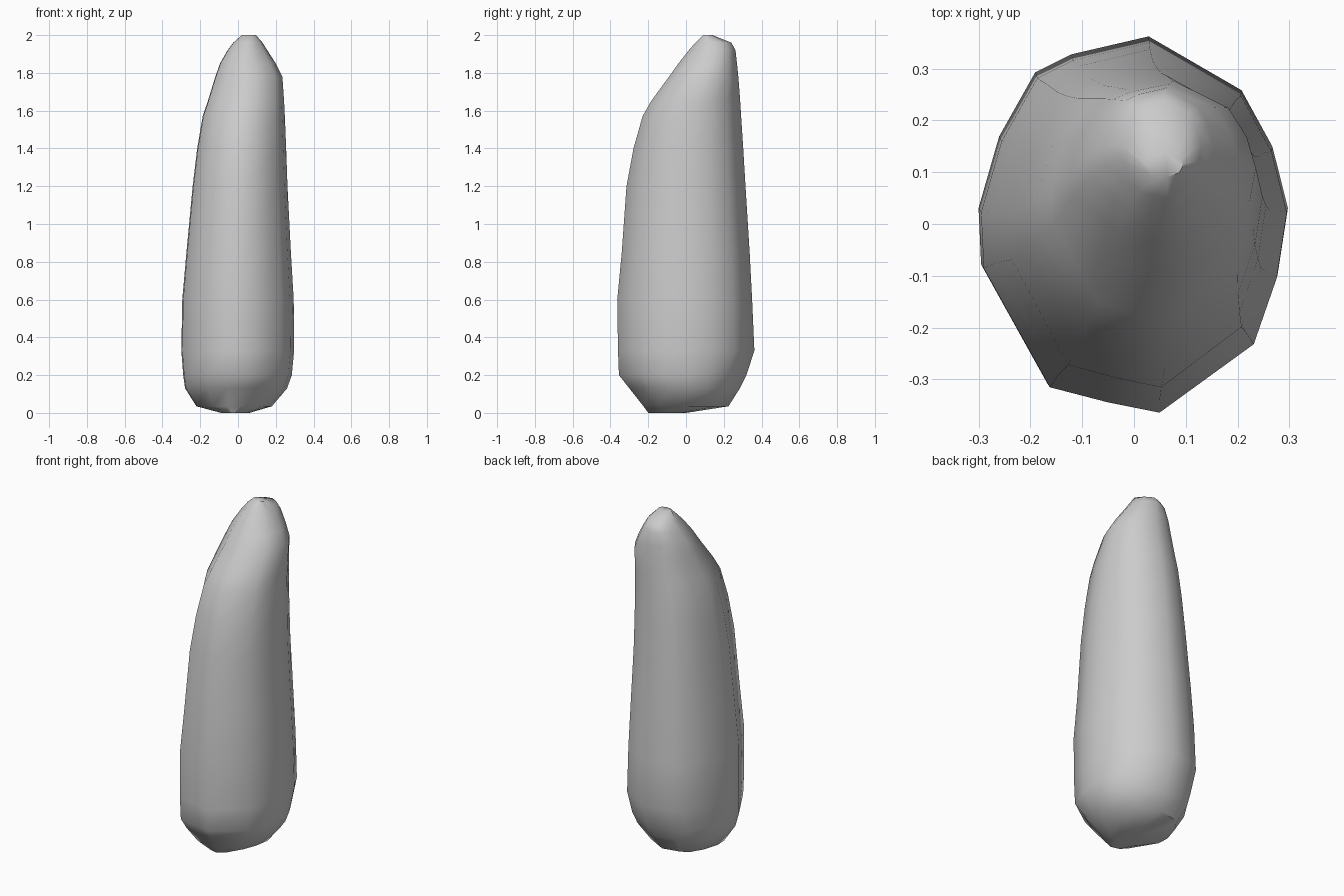
import bpy, bmesh, math

# Faceted plan outline of the stone, as seen from above
OUTLINE = [(0.3, 0.03), (0.27, 0.15), (0.21, 0.26), (0.03, 0.365), (-0.12, 0.33),
           (-0.19, 0.295), (-0.26, 0.17), (-0.3, 0.03), (-0.295, -0.08),
           (-0.165, -0.315), (-0.05, -0.345), (0.05, -0.365), (0.235, -0.23), (0.28, -0.1)]

# Height, then left / right / front / back extents of each section
SECTIONS = [
    (0.00, -0.09, 0.06, -0.20, 0.00),
    (0.035, -0.22, 0.18, -0.225, 0.225),
    (0.13, -0.28, 0.26, -0.30, 0.285),
    (0.20, -0.29, 0.285, -0.355, 0.32),
    (0.33, -0.30, 0.297, -0.36, 0.362),
    (0.60, -0.295, 0.295, -0.364, 0.35),
    (0.85, -0.273, 0.28, -0.34, 0.337),
    (1.20, -0.24, 0.262, -0.315, 0.315),
    (1.40, -0.216, 0.255, -0.278, 0.303),
    (1.57, -0.187, 0.248, -0.23, 0.292),
    (1.65, -0.16, 0.244, -0.185, 0.287),
    (1.78, -0.12, 0.235, -0.09, 0.277),
    (1.85, -0.095, 0.20, -0.04, 0.27),
    (1.92, -0.055, 0.155, 0.015, 0.262),
    (1.96, -0.025, 0.13, 0.05, 0.24),
    (2.00, 0.02, 0.095, 0.09, 0.14),
]

# Loft the outline through the sections
bm = bmesh.new()
rings = []
for z, x0, x1, y0, y1 in SECTIONS:
    rings.append([bm.verts.new((x0 + (x1 - x0) * (x + 0.3) / 0.6,
                                y0 + (y1 - y0) * (y + 0.365) / 0.73, z))
                  for x, y in OUTLINE])
n = len(OUTLINE)
for a, b in zip(rings, rings[1:]):
    for i in range(n):
        j = (i + 1) % n
        bm.faces.new((a[i], a[j], b[j], b[i]))
bm.faces.new(rings[0][::-1])
bm.faces.new(rings[-1])
bmesh.ops.recalc_face_normals(bm, faces=bm.faces[:])

mesh = bpy.data.meshes.new("standing_stone")
bm.to_mesh(mesh)
bm.free()
stone = bpy.data.objects.new("standing_stone", mesh)
bpy.context.collection.objects.link(stone)

# Soft shading with the hardest chips left crisp
bpy.context.view_layer.objects.active = stone
stone.select_set(True)
bpy.ops.object.shade_smooth_by_angle(angle=math.radians(50))
